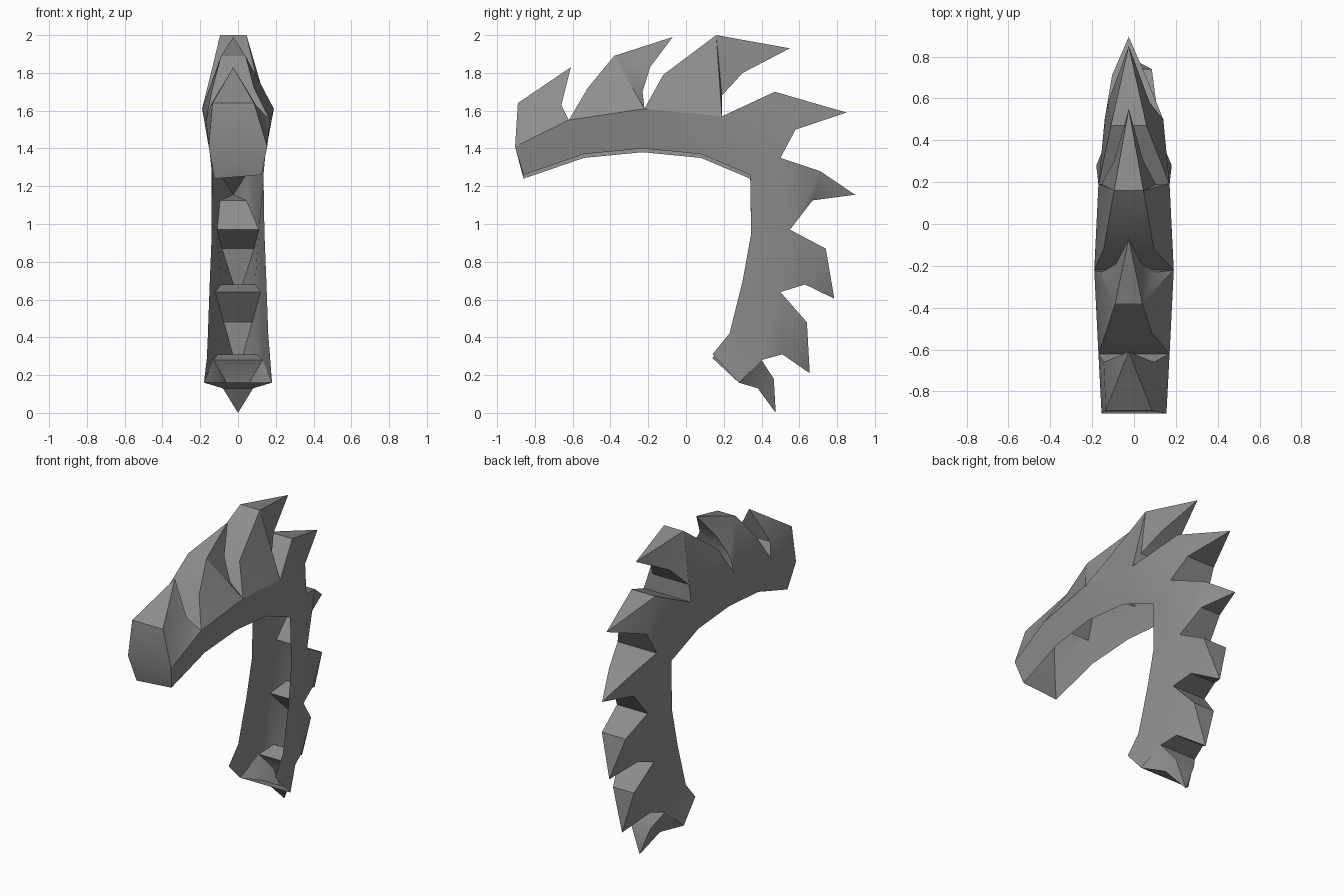
import bpy
import bmesh
import math

cube = bpy.data.objects.get("Cube")
if cube:
    bpy.data.objects.remove(cube, do_unlink=True)

# One flat grey for the whole crest
grey = bpy.data.materials.new("mid_grey")
grey.use_nodes = True
colour = (0.27, 0.27, 0.27, 1)
grey.diffuse_color = colour
grey.node_tree.nodes["Principled BSDF"].inputs["Base Color"].default_value = colour

# Inner open edge of the shell, front to bottom: (y, z, half width)
rim = [(-.86, 1.26, .125), (-.54, 1.37, .14), (-.23, 1.4, .15),
       (.08, 1.37, .145), (.34, 1.26, .135), (.345, .95, .14),
       (.30, .70, .15), (.23, .42, .16), (.14, .31, .165)]

# Valleys between the spikes: (y, z, half width)
valley = [(-.905, 1.41, .155), (-.62, 1.55, .17), (-.22, 1.61, .19),
          (.19, 1.57, .17), (.50, 1.35, .14), (.55, .97, .11),
          (.50, .64, .12), (.40, .28, .13), (.28, .16, .18)]

# Spike outlines running from one valley to the next; zero width marks the tip
spikes = [
    [(-.89, 1.64, .11), (-.61, 1.83, 0), (-.66, 1.63, .12)],
    [(-.52, 1.72, .11), (-.38, 1.89, .065), (-.07, 1.99, 0),
     (-.19, 1.83, .06), (-.23, 1.70, .13)],
    [(-.12, 1.79, .12), (.16, 2, .07), (.55, 1.93, 0),
     (.30, 1.80, .07), (.19, 1.68, .13)],
    [(.47, 1.70, .085), (.85, 1.59, 0), (.58, 1.50, .1)],
    [(.71, 1.28, .08), (.895, 1.155, 0), (.67, 1.125, .07)],
    [(.74, .87, .085), (.785, .605, 0), (.63, .68, .09)],
    [(.64, .48, .075), (.655, .21, 0), (.51, .31, .1)],
    [(.465, .18, .07), (.475, 0, 0), (.38, .13, .08)],
]

bm = bmesh.new()


def pair(point, centre=0.0, drop=0.0):
    """Make the right and left vertex of a station, or one shared tip."""
    y, z, half = point
    left = bm.verts.new((centre + half, y, z))
    if half == 0:
        return left, left
    return bm.verts.new((centre - half, y, z - drop)), left


def face(verts):
    unique = list(dict.fromkeys(verts))
    bm.faces.new(unique)


def strip(a, b):
    """Bridge two neighbouring stations across the width."""
    face([a[0], a[1], b[1], b[0]])


def both_sides(stations):
    """Fill the same outline on the left and, reversed, on the right."""
    face([s[1] for s in stations])
    face([s[0] for s in reversed(stations)])


rim_pairs = [pair(p, drop=0.02) for p in rim]
valley_pairs = [pair(p) for p in valley]

# Closed front end
strip(rim_pairs[0], valley_pairs[0])

# Side walls and hollow spikes, segment by segment
for i, outline in enumerate(spikes):
    start, end = valley_pairs[i], valley_pairs[i + 1]
    both_sides([rim_pairs[i], rim_pairs[i + 1], end, start])

    crest = [pair(p, centre=-0.025 if p[1] > 1.1 else 0.0) for p in outline]
    path = [start] + crest + [end]
    for a, b in zip(path, path[1:]):
        strip(a, b)
    both_sides([start, end] + crest[::-1])

bmesh.ops.triangulate(bm, faces=[f for f in bm.faces if len(f.verts) > 4])

mesh = bpy.data.meshes.new("spiked_crest")
bm.to_mesh(mesh)
bm.free()
mesh.materials.append(grey)
crest_object = bpy.data.objects.new("spiked_crest", mesh)
bpy.context.collection.objects.link(crest_object)

# Soft side walls, crisp spike edges
bpy.ops.object.select_all(action='DESELECT')
crest_object.select_set(True)
bpy.context.view_layer.objects.active = crest_object
bpy.ops.object.shade_smooth_by_angle(angle=math.radians(30))
